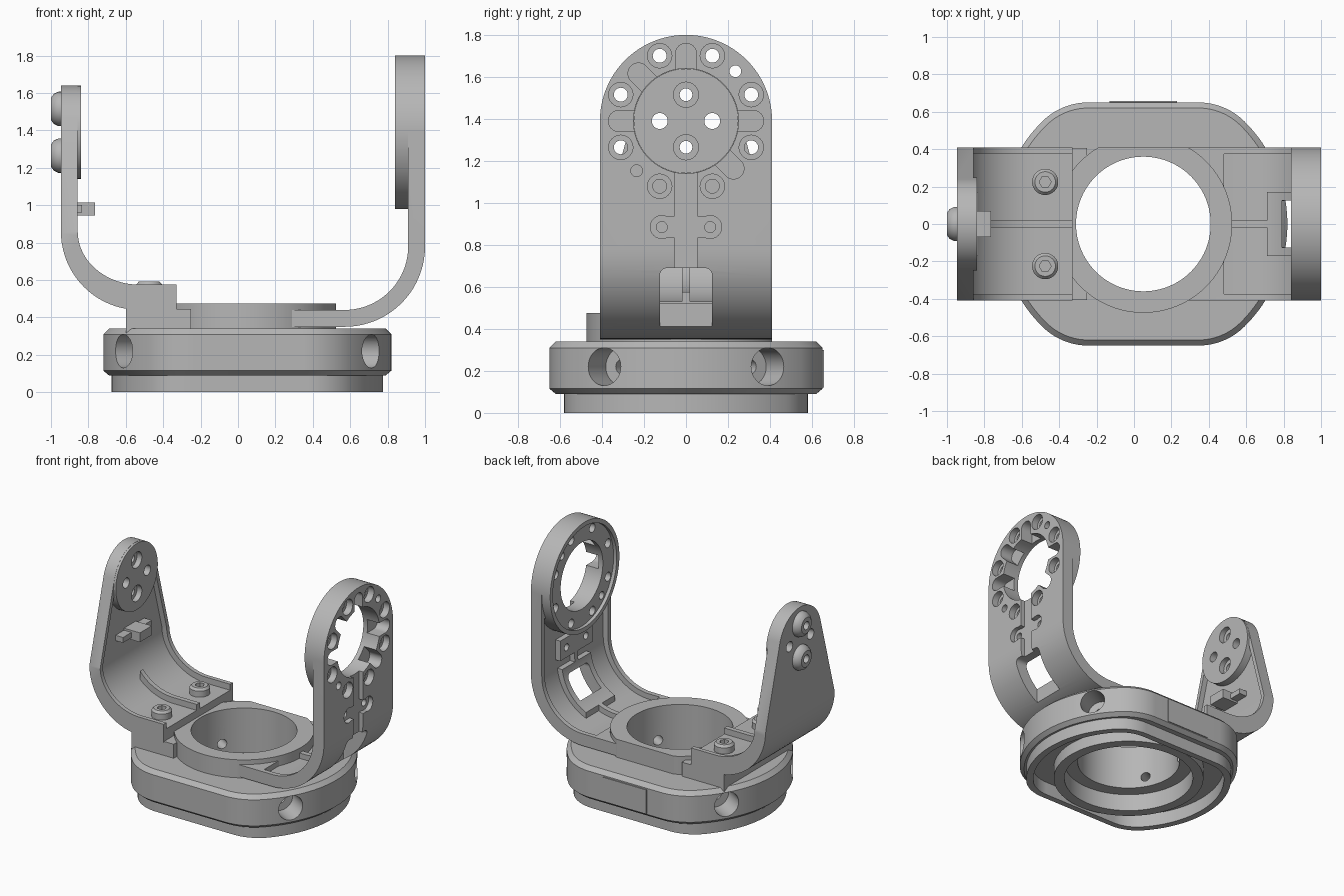
import bpy, bmesh, math
from math import sin, cos, pi, radians
from mathutils import Matrix

if "Cube" in bpy.data.objects:
    bpy.data.objects.remove(bpy.data.objects["Cube"])

grey = bpy.data.materials.new("machined_grey")
grey.diffuse_color = (0.47, 0.47, 0.47, 1)
grey.use_nodes = True
grey.node_tree.nodes["Principled BSDF"].inputs["Base Color"].default_value = grey.diffuse_color
CX = 0.05      # centre of the base in x
HUB = 1.39     # height of the pivot axis


def loft(name, rings):
    """Closed solid through matching rings of 3D points."""
    bm = bmesh.new()
    rows = [[bm.verts.new(p) for p in r] for r in rings]
    n = len(rows[0])
    for a, b in zip(rows, rows[1:]):
        for i in range(n):
            bm.faces.new((a[i], a[(i + 1) % n], b[(i + 1) % n], b[i]))
    bm.faces.new(rows[0])
    bm.faces.new(rows[-1])
    bmesh.ops.recalc_face_normals(bm, faces=bm.faces)
    me = bpy.data.meshes.new(name)
    bm.to_mesh(me)
    bm.free()
    me.materials.append(grey)
    ob = bpy.data.objects.new(name, me)
    bpy.context.collection.objects.link(ob)
    return ob


def prism(axis, pts, a, b, name="tool"):
    put = {'x': lambda u, v, w: (w, u, v), 'y': lambda u, v, w: (u, w, v),
           'z': lambda u, v, w: (u, v, w)}[axis]
    return loft(name, [[put(u, v, w) for u, v in pts] for w in (a, b)])


def circle(u, v, r, n=32):
    return [(u + r * cos(2 * pi * i / n), v + r * sin(2 * pi * i / n)) for i in range(n)]


def box(x0, x1, y0, y1, z0, z1, name="tool"):
    return prism('z', [(x0, y0), (x1, y0), (x1, y1), (x0, y1)], z0, z1, name)


def boolean(op, ob, *others):
    for o in others:
        m = ob.modifiers.new("b", 'BOOLEAN')
        m.operation, m.object, m.solver = op, o, 'EXACT'
        dg = bpy.context.evaluated_depsgraph_get()
        me = bpy.data.meshes.new_from_object(ob.evaluated_get(dg))
        ob.modifiers.clear()
        ob.data = me
        bpy.data.objects.remove(o)
    return ob


def cut(ob, *o): return boolean('DIFFERENCE', ob, *o)
def add(ob, *o): return boolean('UNION', ob, *o)


def rounded_base(R, D, f, n=20):
    """Circle of radius R trimmed at y = +-D, corners filleted by f."""
    cx = math.sqrt((R - f) ** 2 - (D - f) ** 2)
    a = math.atan2(D - f, cx)
    q = [(R * cos(a * i / n), R * sin(a * i / n)) for i in range(n)]
    for i in range(n + 1):
        t = a + (pi / 2 - a) * i / n
        q.append((cx + f * cos(t), D - f + f * sin(t)))
    half = q + [(-x, y) for x, y in reversed(q)]
    full = half + [(x, -y) for x, y in reversed(half[1:-1])]
    return [(x + CX, y) for x, y in full]


def strip(s, x0, xw, zf, r, zt, a, b):
    """L-shaped arm profile between two (wall, floor) offsets."""
    def edge(t):
        tw, tf = t
        arc = [pi / 2 * i / 20 for i in range(21)]
        return ([(x0, zf + tf)] + [(xw - s * r + s * (r - tw) * sin(g), zf + r - (r - tf) * cos(g))
                for g in arc] + [(xw - s * tw, zt)])
    return edge(a) + edge(b)[::-1]


def bore():
    return prism('z', circle(CX, 0, 0.36, 96), -0.1, 0.7)


# base: band, skirt, collar, lug
def ring(o, z): return [(x, y, z) for x, y in rounded_base(0.77 - o, 0.65 - o, 0.35 - o)]


base = loft("base_body", [ring(0.03, 0.09), ring(0, 0.115), ring(0, 0.31), ring(0.03, 0.34)])
add(base, prism('z', rounded_base(0.725, 0.58, 0.3), 0, 0.15))
cut(base, prism('z', rounded_base(0.675, 0.535, 0.26), -0.1, 0.1))
add(base, prism('z', circle(CX, 0, 0.53, 96), 0.01, 0.2))
cut(base, prism('z', circle(CX, 0, 0.455, 96), -0.1, 0.14))
collar = [(x, min(y, 0.41)) for x, y in circle(CX, 0, 0.475, 96)]
add(base, prism('z', collar, 0.3, 0.475), box(-0.6, -0.25, -0.405, 0.405, 0.3, 0.445),
    box(-0.13, 0.23, 0.6, 0.657, 0.12, 0.3))
cut(base, bore(), box(-0.6, -0.33, -0.5, 0.5, 0.447, 0.6))
for ang in (30.5, 149.5, 210.5, 329.5):       # radial screw holes
    for r, d0, d1 in ((0.09, 0.6, 0.9), (0.035, 0.3, 0.8)):
        c = prism('x', circle(0, 0, r), d0, d1)
        c.data.transform(Matrix.Translation((CX, 0, 0.22)) @ Matrix.Rotation(radians(ang), 4, 'Z'))
        cut(base, c)

# right arm: curved plate with inner pockets and a big pivot ring
R = (1, 0.29, 1.0, 0.35, 0.43)
right = prism('y', strip(*R, HUB, (0, 0), (0.09, 0.09)), -0.41, 0.41, "right_arm")
pocket = prism('y', strip(1, 0.48, *R[2:], 1.2, (0.05, 0.05), (0.2, 0.2)), -0.375, 0.375)
cut(pocket, box(0.4, 1.1, -0.02, 0.02, 0.3, 1.3), box(0.71, 1.1, -0.17, 0.17, 0.3, 0.74),
    box(0.8, 1.1, -0.19, 0.19, 0.81, 0.96))
cut(right, pocket)
add(right, prism('x', circle(0, HUB, 0.41, 128), 0.84, 1.0))
cut(right, prism('x', circle(0, HUB, 0.378, 96), 0.8, 0.865),
    prism('x', circle(0, HUB, 0.25, 96), 0.7, 1.1))
for k in range(8):                            # bolt circle with counterbores
    t = radians(22 + 45 * k) if k % 2 == 0 else radians(23 + 45 * k)
    u, v = 0.335 * cos(t), HUB + 0.335 * sin(t)
    cut(right, prism('x', circle(u, v, 0.033, 24), 0.7, 1.1),
        prism('x', circle(u, v, 0.058, 24), 0.95, 1.1))
for deg in (0, 90, 135, 180, 315):            # radial slots
    t = radians(deg)
    shape = [(0.2, -0.05)] + [(0.32 + 0.05 * cos(g), 0.05 * sin(g))
             for g in [radians(-90 + 15 * i) for i in range(13)]] + [(0.2, 0.05)]
    cut(right, prism('x', [(u * cos(t) - v * sin(t), HUB + u * sin(t) + v * cos(t))
                           for u, v in shape], 0.9, 1.1))
for s in (1, -1):
    cut(right, prism('x', circle(0.235 * s, HUB + 0.237 * s, 0.028, 24), 0.7, 1.1))
# outer channel, side lugs, window
cut(right, box(0.965, 1.1, -0.055, 0.055, 0.65, 1.2))
for s in (1, -1):
    cut(right, prism('x', circle(0.115 * s, 0.885, 0.055, 24), 0.965, 1.1),
        box(0.965, 1.1, min(0, 0.115 * s), max(0, 0.115 * s), 0.835, 0.935),
        prism('x', circle(0.115 * s, 0.885, 0.026, 20), 0.7, 1.1))
win = [(y * 0.09 + 0.035 * cos(g), z + 0.035 * sin(g))
       for y, z, a0 in ((1, 0.655, 0), (-1, 0.655, 90), (-1, 0.425, 180), (1, 0.425, 270))
       for g in [radians(a0 + 18 * i) for i in range(6)]]
cut(right, prism('x', win, 0.79, 1.1), bore())


# left arm: curved tapered plate with a raised rim
def taper(rad, w, z):
    arc = [radians(15.6 + 148.8 * i / 40) for i in range(41)]
    return [(w, 0.3), (w, z)] + [(rad * cos(g), HUB + rad * sin(g)) for g in arc] + [(-w, z), (-w, 0.3)]


L = (-0.947, 0.44, 0.42)
left = prism('y', strip(-1, -0.33, *L, 1.7, (0, 0), (0.09, 0.135)), -0.45, 0.45, "left_arm")
boolean('INTERSECT', left, prism('x', taper(0.25, 0.41, 0.85), -1.2, 0))
pocket = prism('y', strip(-1, -0.3, *L, 1.5, (0.05, 0.09), (0.25, 0.3)), -0.45, 0.45)
boolean('INTERSECT', pocket, prism('x', taper(0.22, 0.378, 0.86), -1.2, 0))
cut(pocket, box(-0.8, -0.2, -0.018, 0.018, 0.3, 0.9))
cut(left, pocket)
add(left, prism('x', circle(0, HUB, 0.249, 96), -0.92, -0.84),
    box(-0.92, -0.765, -0.07, 0.07, 0.945, 1.015), box(-0.92, -0.835, -0.17, 0.17, 0.96, 1.0))
for s in (1, -1):                             # pivot bosses and pad holes
    z = HUB + 0.125 * s
    add(left, loft("tool", [[(x, y, w) for y, w in circle(0, z, r)]
                            for x, r in ((-0.92, 0.092), (-0.96, 0.092), (-0.985, 0.08), (-1.0, 0.06))]))
    cut(left, prism('x', circle(0, z, 0.06), -0.88, -0.7), prism('x', circle(0, z, 0.03), -1.2, -0.7),
        prism('x', circle(0.125 * s, HUB, 0.038), -1.2, -0.7))

# clamp screws holding the left arm
for s in (1, -1):
    screw = loft("clamp_screw", [[(x, y, z) for x, y in circle(-0.475, 0.225 * s, r)]
                                 for z, r in ((0.48, 0.07), (0.575, 0.07), (0.592, 0.055))])
    cut(screw, prism('z', circle(-0.475, 0.225 * s, 0.032, 6), 0.55, 0.7))

# smooth curved surfaces, keep machined edges sharp
for ob in bpy.context.collection.objects:
    bpy.ops.object.select_all(action='DESELECT')
    ob.select_set(True)
    bpy.context.view_layer.objects.active = ob
    bpy.ops.object.shade_smooth_by_angle(angle=radians(28))
